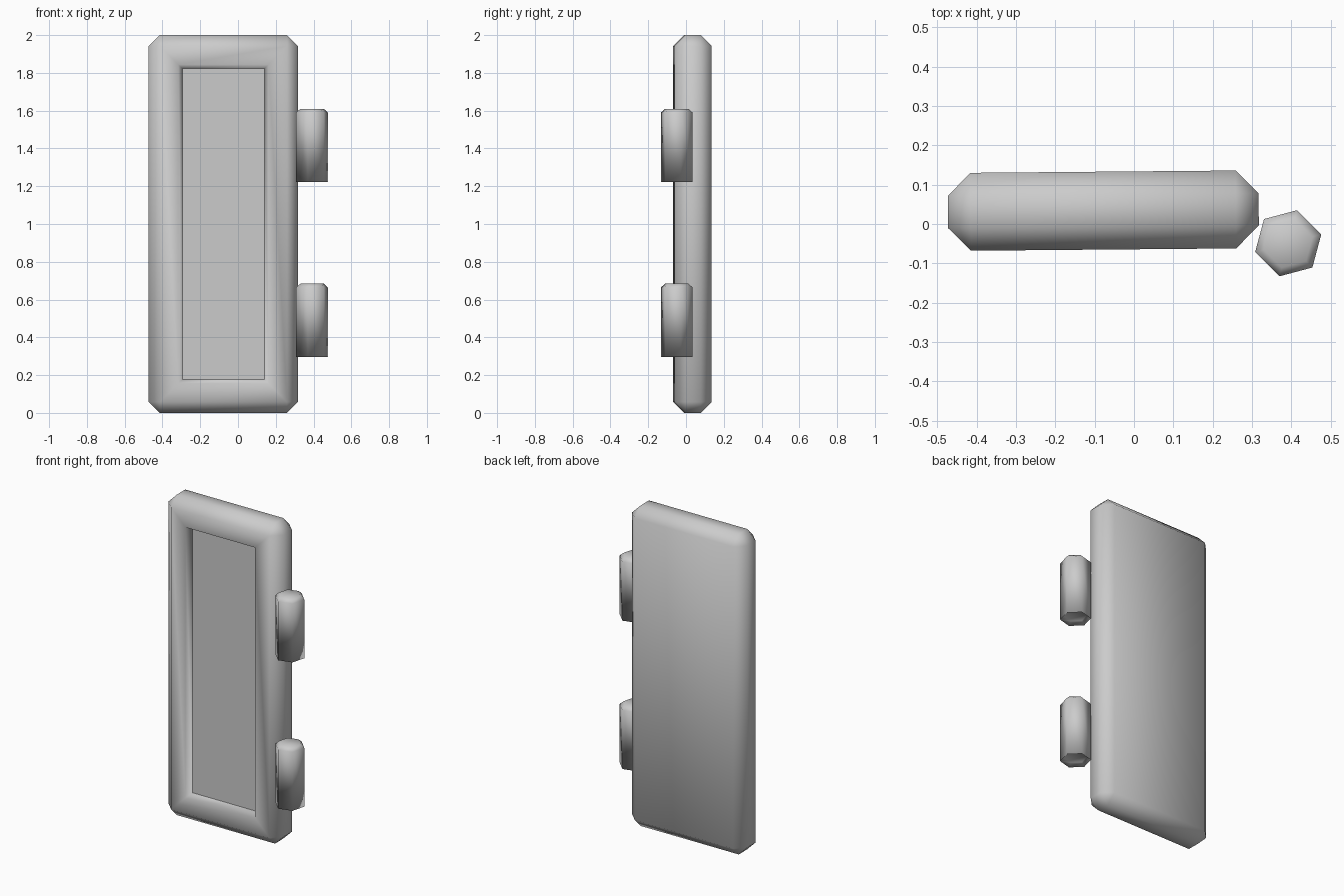
import bpy
import bmesh
import math
from mathutils import Matrix, Vector

cube = bpy.data.objects.get("Cube")
if cube:
    bpy.data.objects.remove(cube, do_unlink=True)

# One plain grey for every part
GREY = (0.6, 0.6, 0.6, 1.0)
grey = bpy.data.materials.new("plain grey")
grey.use_nodes = True
grey.diffuse_color = GREY
grey.node_tree.nodes["Principled BSDF"].inputs["Base Color"].default_value = GREY


def finish(name, bm, location, turn):
    """Turn a bmesh into a placed, smooth shaded object."""
    for face in bm.faces:
        face.smooth = True
    mesh = bpy.data.meshes.new(name)
    bm.to_mesh(mesh)
    bm.free()
    mesh.materials.append(grey)
    obj = bpy.data.objects.new(name, mesh)
    obj.location = location
    obj.rotation_euler.z = math.radians(turn)
    bpy.context.collection.objects.link(obj)
    return obj


def facing(bm, direction):
    """Largest face looking along a direction."""
    bm.normal_update()
    axis = Vector(direction)
    return max((f for f in bm.faces if f.normal.dot(axis) > 0.99),
               key=lambda f: f.calc_area())


def inset(bm, face, thickness, depth=0.0):
    bmesh.ops.inset_region(bm, faces=[face], thickness=thickness,
                           depth=depth, use_even_offset=True)


# Door slab: chamfered box with a sunken panel in the front
def build_door():
    bm = bmesh.new()
    bmesh.ops.create_cube(bm, size=1)
    bmesh.ops.scale(bm, vec=(0.79, 0.198, 2.0), verts=bm.verts)
    bmesh.ops.bevel(bm, geom=bm.edges[:], offset=0.058, segments=1,
                    affect='EDGES')
    panel = facing(bm, (0, -1, 0))
    inset(bm, panel, 0.098)
    inset(bm, panel, 0.022, -0.04)
    # Crisp border around the sunken panel
    for edge in panel.edges:
        edge.smooth = False
    finish("door_panel", bm, (-0.078, 0.034, 1.0), 0.5)


# Hinge barrel: six sided, chamfered on top, slightly hollow underneath
def build_hinge(name, base):
    height = 0.387
    bm = bmesh.new()
    bmesh.ops.create_cone(bm, cap_ends=True, segments=6, radius1=0.087,
                          radius2=0.087, depth=height,
                          matrix=Matrix.Translation((0, 0, height / 2)))
    top = facing(bm, (0, 0, 1))
    bmesh.ops.bevel(bm, geom=list(top.edges), offset=0.02, segments=1,
                    affect='EDGES')
    inset(bm, facing(bm, (0, 0, -1)), 0.02, -0.02)
    finish(name, bm, (0.392, -0.049, base), 45)


build_door()
build_hinge("lower_hinge", 0.297)
build_hinge("upper_hinge", 1.223)
